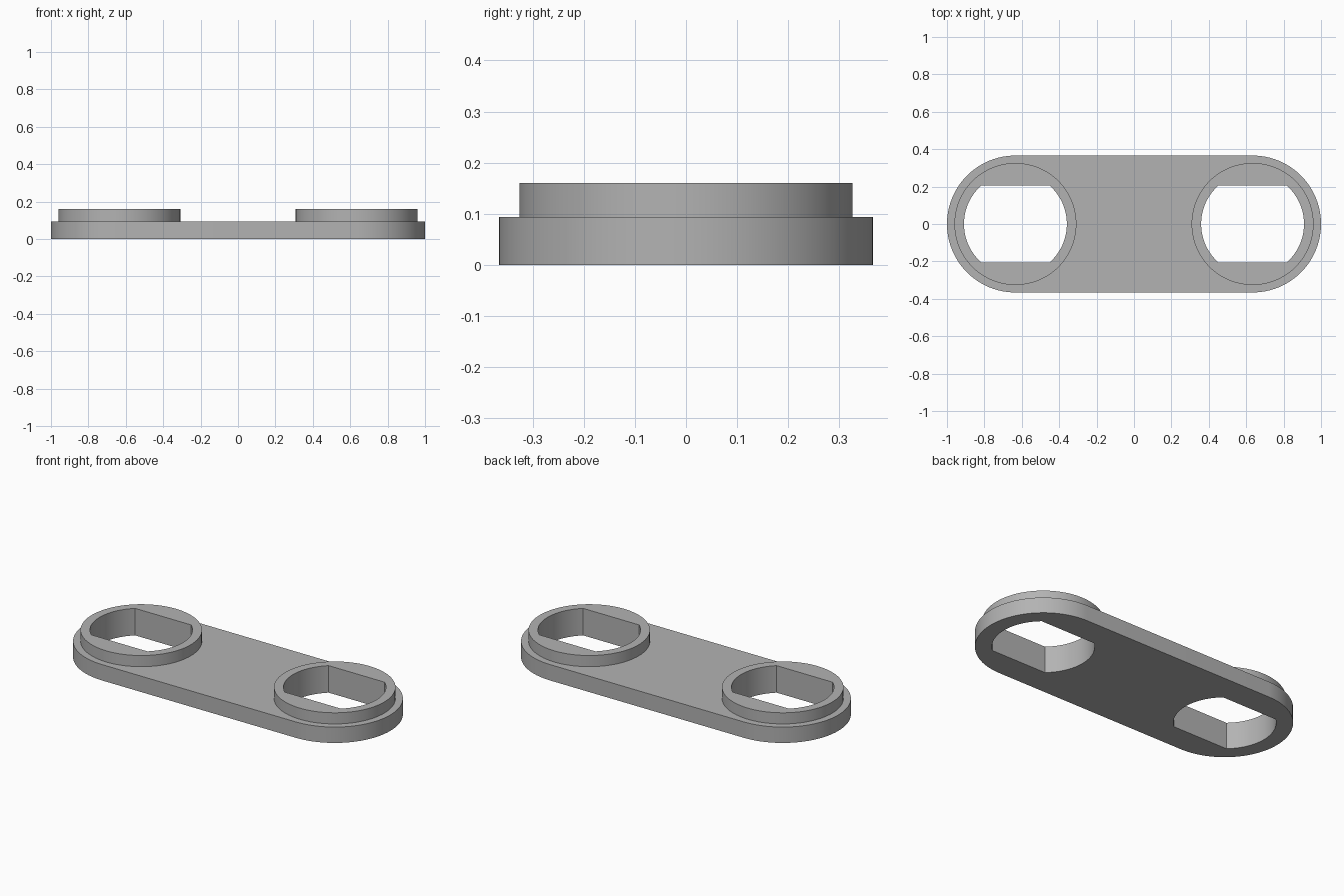
import bpy
import bmesh
from math import pi, cos, sin, asin, radians

if "Cube" in bpy.data.objects:
    bpy.data.objects.remove(bpy.data.objects["Cube"], do_unlink=True)

CENTRE = 0.634        # distance of each ring from the middle
END_R = 0.366         # rounded plate end
PLATE_H = 0.094
BOSS_R, BOSS_TOP = 0.326, 0.16
HOLE_R, FLAT = 0.275, 0.205
STEPS = 48            # segments per half turn

grey = bpy.data.materials.new("plain grey")
grey.use_nodes = True
colour = (0.45, 0.45, 0.45, 1)
grey.diffuse_color = colour
grey.node_tree.nodes["Principled BSDF"].inputs["Base Color"].default_value = colour


def arc(cx, radius, start, end, steps=STEPS):
    angles = [start + (end - start) * i / steps for i in range(steps + 1)]
    return [(cx + radius * cos(a), radius * sin(a)) for a in angles]


def prism(name, outline, z0, z1):
    bm = bmesh.new()
    base = bm.faces.new([bm.verts.new((x, y, z0)) for x, y in outline])
    top = bmesh.ops.extrude_face_region(bm, geom=[base])["geom"]
    verts = [g for g in top if isinstance(g, bmesh.types.BMVert)]
    bmesh.ops.translate(bm, verts=verts, vec=(0, 0, z1 - z0))
    bmesh.ops.recalc_face_normals(bm, faces=bm.faces)
    mesh = bpy.data.meshes.new(name)
    bm.to_mesh(mesh)
    bm.free()
    obj = bpy.data.objects.new(name, mesh)
    bpy.context.collection.objects.link(obj)
    mesh.materials.append(grey)
    return obj


def combine(target, tool, operation):
    mod = target.modifiers.new(operation, 'BOOLEAN')
    mod.object, mod.operation, mod.solver = tool, operation, 'EXACT'
    bpy.ops.object.select_all(action='DESELECT')
    bpy.context.view_layer.objects.active = target
    target.select_set(True)
    bpy.ops.object.modifier_apply(modifier=mod.name)
    bpy.data.objects.remove(tool, do_unlink=True)


# Plate with two rounded ends
link_plate = prism("link_plate",
                   arc(CENTRE, END_R, -pi / 2, pi / 2)
                   + arc(-CENTRE, END_R, pi / 2, 3 * pi / 2), 0, PLATE_H)

# Raised round bosses, then double-flat holes through everything
bend = asin(FLAT / HOLE_R)
for cx in (-CENTRE, CENTRE):
    boss = prism("boss", arc(cx, BOSS_R, 0, 2 * pi, 2 * STEPS)[:-1],
                 PLATE_H / 2, BOSS_TOP)
    combine(link_plate, boss, 'UNION')
    hole = prism("hole_cutter", arc(cx, HOLE_R, -bend, bend)
                 + arc(cx, HOLE_R, pi - bend, pi + bend), -0.1, 0.3)
    combine(link_plate, hole, 'DIFFERENCE')

bpy.ops.object.shade_smooth_by_angle(angle=radians(30))
